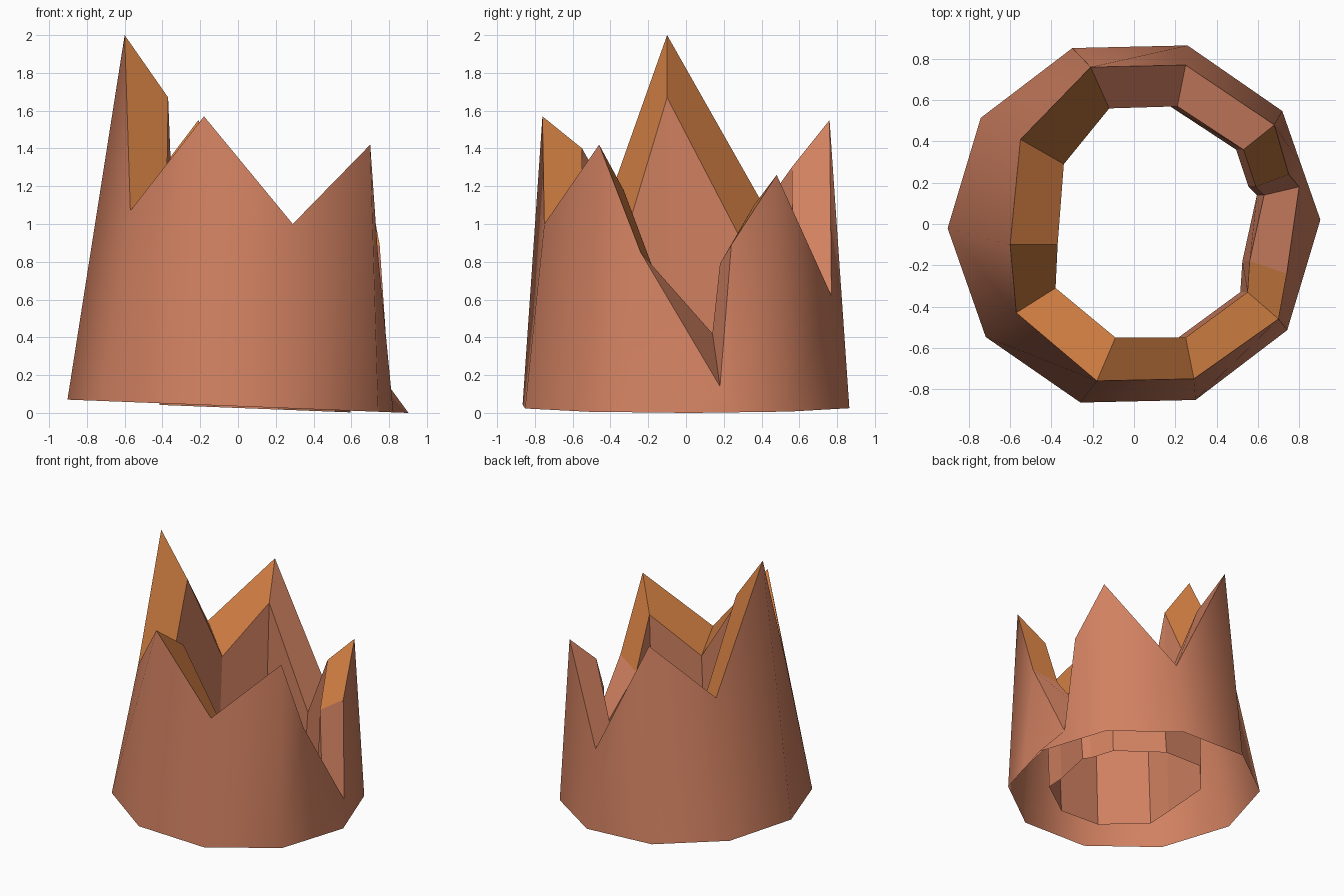
import bpy
import bmesh
from math import cos, sin, radians, floor
from mathutils import Vector

default_cube = bpy.data.objects.get("Cube")
if default_cube:
    bpy.data.objects.remove(default_cube, do_unlink=True)


def make_material(name, colour):
    material = bpy.data.materials.new(name)
    material.use_nodes = True
    rgba = (*colour, 1.0)
    material.diffuse_color = rgba
    material.node_tree.nodes["Principled BSDF"].inputs["Base Color"].default_value = rgba
    return material


bark = make_material("brown_bark", (0.64, 0.22, 0.12))
wood = make_material("orange_wood", (0.64, 0.21, 0.055))

# Splintered columns: side number, outer tip, inner tip, rim material after it.
# Half numbers are the extra cracks beside the deep notch.
columns = [
    (0, (.80, .18, .14), (.63, .14, .42), bark),
    (.5, (.75, .24, .89), (.59, .18, .79), wood),
    (1, (.68, .48, 1.26), (.53, .36, 1.1), bark),
    (2, (.25, .77, .62), (.21, .57, .52), bark),
    (3, (-.21, .76, 1.55), (-.12, .56, 1.3), wood),
    (4, (-.55, .41, 1.1), (-.34, .29, .92), wood),
    (5, (-.60, -.10, 2), (-.37, -.10, 1.67), wood),
    (6, (-.57, -.43, 1.07), (-.38, -.31, .97), wood),
    (7, (-.18, -.76, 1.57), (-.09, -.55, 1.4), wood),
    (8, (.29, -.75, 1), (.25, -.55, .85), wood),
    (9, (.70, -.46, 1.42), (.55, -.33, 1.18), wood),
    (9.5, (.74, -.24, .85), (.56, -.18, .78), bark),
]


def ground_height(x):
    # The foot of the stump is slightly tilted
    return 0.035 - 0.039 * x


def foot_corner(side):
    angle = radians(36 * side + 1.3)
    x, y = 0.903 * cos(angle), 0.903 * sin(angle)
    return Vector((x, y, ground_height(x)))


def foot_point(side):
    # Point on the ten-sided foot, between two corners for half numbers
    whole = floor(side)
    return foot_corner(whole).lerp(foot_corner(whole + 1), side - whole)


def hollow_foot(tip):
    x, y = tip[0] - 0.035, tip[1]
    return Vector((x, y, ground_height(x) - 0.009))


def bridge_rings(name, lower, upper, materials, smooth):
    # Closed band of quads between two matching rings
    bm = bmesh.new()
    rings = [[bm.verts.new(point) for point in ring] for ring in (lower, upper)]
    count = len(lower)
    for i in range(count):
        j = (i + 1) % count
        face = bm.faces.new((rings[0][i], rings[0][j], rings[1][j], rings[1][i]))
        face.smooth = smooth
        face.material_index = int(materials[i] == wood)
    mesh = bpy.data.meshes.new(name)
    bm.to_mesh(mesh)
    bm.free()
    mesh.materials.append(bark)
    mesh.materials.append(wood)
    part = bpy.data.objects.new(name, mesh)
    bpy.context.collection.objects.link(part)
    return part


outer_foot = [foot_point(column[0]) for column in columns]
outer_tips = [column[1] for column in columns]
inner_tips = [column[2] for column in columns]
inner_foot = [hollow_foot(tip) for tip in inner_tips]
all_bark = [bark] * len(columns)
rim_materials = [column[3] for column in columns]

# Rounded bark outside, broken rim on top, faceted hollow inside, open underneath
bridge_rings("outer_bark", outer_foot, outer_tips, all_bark, True)
bridge_rings("broken_rim", outer_tips, inner_tips, rim_materials, False)
bridge_rings("inner_hollow", inner_tips, inner_foot, all_bark, False)
